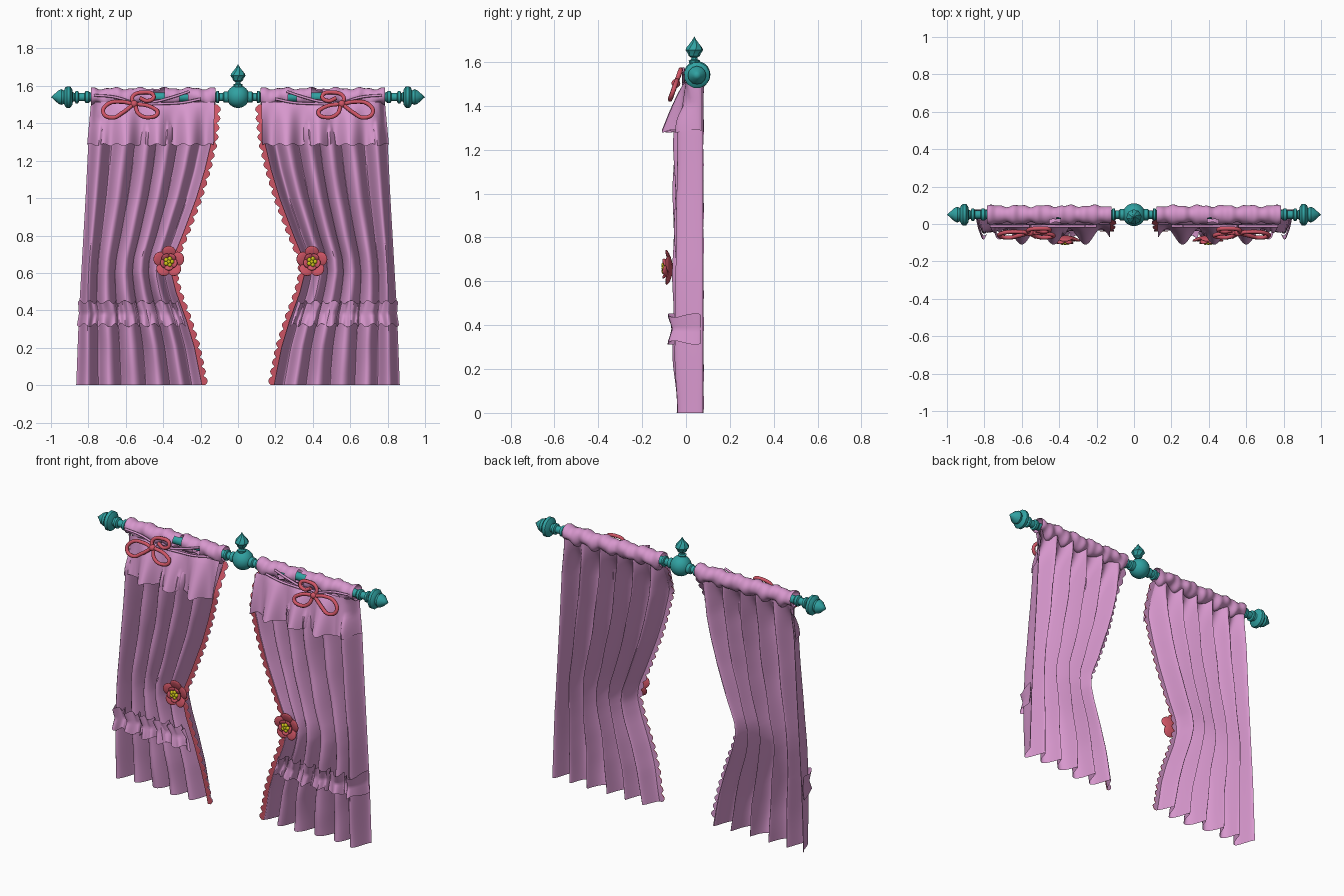
import bpy, bmesh
from math import sin, cos, pi, radians
from mathutils import Matrix, Vector

if "Cube" in bpy.data.objects:
    bpy.data.objects.remove(bpy.data.objects["Cube"])


def material(name, rgb):
    m = bpy.data.materials.new(name)
    m.use_nodes = True
    m.diffuse_color = (*rgb, 1)
    m.node_tree.nodes["Principled BSDF"].inputs["Base Color"].default_value = (*rgb, 1)
    return m


LILAC = material("lilac cloth", (0.68, 0.31, 0.61))
ROSE = material("rose red", (0.62, 0.09, 0.13))
TEAL = material("teal metal", (0.03, 0.36, 0.36))
YELLOW = material("yellow", (0.62, 0.55, 0.01))
ROD_Y, ROD_Z = 0.05, 1.54


def finish(name, bm, mat, angle=50):
    mesh = bpy.data.meshes.new(name)
    bmesh.ops.recalc_face_normals(bm, faces=bm.faces)
    bm.to_mesh(mesh)
    bm.free()
    mesh.materials.append(mat)
    ob = bpy.data.objects.new(name, mesh)
    bpy.context.collection.objects.link(ob)
    bpy.ops.object.select_all(action="DESELECT")
    ob.select_set(True)
    bpy.context.view_layer.objects.active = ob
    bpy.ops.object.shade_smooth_by_angle(angle=radians(angle))
    return ob


def sheet(name, nu, nv, fn, mat, skip=None, angle=50):
    """Surface fn(u, v) sampled on a grid; skip(centre) leaves holes."""
    bm = bmesh.new()
    rows = [[bm.verts.new(fn(i / nu, j / nv)) for i in range(nu + 1)] for j in range(nv + 1)]
    for a, b in zip(rows, rows[1:]):
        for i in range(nu):
            quad = (a[i], a[i + 1], b[i + 1], b[i])
            if not (skip and skip(sum((p.co for p in quad), Vector()) / 4)):
                bm.faces.new(quad)
    bmesh.ops.remove_doubles(bm, verts=bm.verts, dist=0.0002)
    return finish(name, bm, mat, angle)


def lathe(name, profile, place, mat, sides=20, twist=0, angle=35):
    """Turn (distance, radius) pairs round an axis; place maps to the world."""
    n = len(profile) - 1

    def fn(u, v):
        d, r = profile[round(v * n)]
        a = 2 * pi * u + twist * v
        return place(d, r * cos(a), r * sin(a))
    return sheet(name, sides, n, fn, mat, angle=angle)


def cord(name, points, radius, mat):
    cu = bpy.data.curves.new(name, "CURVE")
    cu.dimensions = "3D"
    cu.bevel_depth, cu.bevel_resolution, cu.resolution_u = radius, 2, 6
    sp = cu.splines.new("BEZIER")
    sp.bezier_points.add(len(points) - 1)
    for p, co in zip(sp.bezier_points, points):
        p.co = co
        p.handle_left_type = p.handle_right_type = "AUTO"
    cu.materials.append(mat)
    ob = bpy.data.objects.new(name, cu)
    bpy.context.collection.objects.link(ob)
    bpy.ops.object.select_all(action="DESELECT")
    ob.select_set(True)
    bpy.context.view_layer.objects.active = ob
    bpy.ops.object.convert(target="MESH")


def smooth(t):
    t = max(0, min(1, t))
    return t * t * (3 - 2 * t)


def along(table, z):
    for (z0, a), (z1, b) in zip(table, table[1:]):
        if z <= z1:
            return a + (b - a) * (z - z0) / (z1 - z0)
    return table[-1][1]


INNER = [(0, .185), (.2, .225), (.35, .27), (.5, .325), (.6, .35), (.68, .34), (.8, .29),
         (1, .215), (1.15, .17), (1.3, .135), (1.45, .12), (1.6, .12)]
OUTER = [(0, .865), (.4, .85), (.6, .838), (1, .815), (1.3, .8), (1.45, .785), (1.6, .78)]


def phase(u, z):
    return 2 * pi * 5.5 * u + 0.5 * sin(2.2 * z + 6 * u) * sin(pi * u)


def fold(u, z):
    """Depth of the hanging cloth; folds deepen below the rod."""
    k = smooth((1.55 - z) / 0.25)
    depth = (0.03 + 0.108 * k) * (0.9 + 0.1 * cos(9 * u + z)) - 0.015 * smooth((0.3 - z) / 0.3)
    return 0.078 - depth * (1 - cos(phase(u, z))) / 2 + 0.004 * sin(17 * z + 20 * u) * sin(pi * u)


def cloth_x(u, z):
    o, i = along(OUTER, z), along(INNER, z)
    return o + (i - o) * u + 0.013 * sin(phase(u, z)) * sin(pi * u)


for side, s in (("left", 1), ("right", -1)):
    # Hanging panel
    def panel(u, v):
        z = 1.53 * v
        return s * cloth_x(u, z), fold(u, z), z
    sheet(side + "_curtain", 110, 50, panel, LILAC)

    # Scalloped trim down the inner edge, rose in front and lilac behind
    for layer, dy, mat in (("trim", -0.003, ROSE), ("trim_lining", 0.003, LILAC)):
        def trim(u, v):
            z = 1.5 * v
            w = 0.01 + 0.018 * abs(sin(pi * z / 0.05))
            return s * (along(INNER, z) + 0.008 - (w + 0.008) * u), fold(1, z) + dy, z
        sheet(f"{side}_{layer}", 2, 180, trim, mat)

    # Gathered sleeve round the rod, with two openings
    def sleeve(u, v):
        a = 2 * pi * v
        r = 0.047 + 0.005 * sin(31 * u + 2 * sin(a)) + 0.003 * sin(67 * u)
        low = 0.012 * max(0, -sin(a)) * sin(38 * u)
        return s * (0.785 - 0.665 * u), ROD_Y + r * cos(a), ROD_Z + r * sin(a) + low

    def opening(c):
        x = abs(c.x)
        front = c.y < ROD_Y - 0.02
        return front and (0.27 < x < 0.315 and 1.515 < c.z < 1.55 or 0.39 < x < 0.45 and c.z > 1.53)
    sheet(side + "_sleeve", 90, 20, sleeve, LILAC, opening)

    # Flared valance wrapping the outer edge
    def valance(u, v):
        z = 1.515 - 0.23 * v + 0.006 * v * sin(60 * u)
        x = 0.785 + 0.022 * v - (0.66 + 0.017 * v) * u
        lobe = -0.068 + 0.042 * cos(2 * pi * (x - 0.43) / 0.17 + pi)
        lobe = 0.088 + (lobe - 0.088) * smooth(u / 0.16)
        start = 0.07 - 0.07 * smooth(u / 0.05)
        y = start + (min(lobe, fold(u, z) + 0.02) - start) * v ** 0.8
        return s * x, min(y, fold(u, z) - 0.008), z
    sheet(side + "_valance", 100, 12, valance, LILAC)

    # Ruffled band low on the panel, pinched along its middle
    def band(u, v):
        z = 0.32 + 0.125 * v
        flare = abs(2 * v - 1)
        wrap = smooth(u / 0.1)
        pucker = (0.004 + 0.006 * flare) * sin(95 * u + 2 * sin(13 * u)) * wrap
        y = min(fold(u, z) - 0.01, 0.085 - 0.125 * wrap + 0.02 * cos(phase(u, z)))
        x = cloth_x(u * 0.97, z) + 0.008 * (1 - u) * flare
        return s * x, y - 0.014 * flare * wrap + pucker, z + 0.009 * (2 * v - 1) * sin(70 * u)
    sheet(side + "_ruffle_band", 130, 10, band, LILAC)

    # Bow: wide loop, two curls, knot
    def bow_point(x, z):
        return s * x, -0.022 - (1.57 - z) * 0.36, z
    loops = {
        "loop": [(.555, 1.5), (.62, 1.515), (.7, 1.5), (.72, 1.455), (.67, 1.43), (.62, 1.455), (.56, 1.5)],
        "upper_curl": [(.555, 1.5), (.565, 1.54), (.51, 1.565), (.45, 1.545), (.48, 1.52), (.525, 1.535)],
        "lower_curl": [(.55, 1.5), (.53, 1.45), (.47, 1.432), (.43, 1.455), (.46, 1.485), (.55, 1.505)],
    }
    for part, pts in loops.items():
        cord(f"{side}_bow_{part}", [bow_point(*p) for p in pts], 0.011, ROSE)
    bm = bmesh.new()
    bmesh.ops.create_uvsphere(bm, u_segments=12, v_segments=8, radius=0.02,
                              matrix=Matrix.Translation(bow_point(.555, 1.503)))
    finish(side + "_bow_knot", bm, ROSE)

    # Lilac ties running along the sleeve
    for n, pts in enumerate(([(.55, 1.51), (.45, 1.515), (.35, 1.54), (.26, 1.57)],
                             [(.55, 1.5), (.4, 1.505), (.3, 1.51), (.2, 1.53)],
                             [(.56, 1.51), (.66, 1.54), (.77, 1.55)])):
        cord(f"{side}_tie_{n}", [(s * x, -0.012, z) for x, z in pts], 0.007, LILAC)

    # Flower: two rings of cupped petals and a yellow heart
    spot = Matrix.Translation((0.395 if s > 0 else -0.37, -0.078, 0.66))
    bm = bmesh.new()
    for count, reach, size, y, tilt in ((5, .047, .04, 0, 20), (5, .026, .026, -.012, 40)):
        for k in range(count):
            turn = Matrix.Rotation(2 * pi * (k + (size < .03) / 2) / count, 4, "Y")
            m = (spot @ turn @ Matrix.Translation((0, y, reach)) @ Matrix.Rotation(radians(tilt), 4, "X")
                 @ Matrix.Diagonal((size, .009, size, 1)))
            bmesh.ops.create_uvsphere(bm, u_segments=14, v_segments=8, radius=1, matrix=m)
    finish(side + "_flower_petals", bm, ROSE)
    bm = bmesh.new()
    for k in range(6):
        r = 0.017 if k else 0
        p = Vector((r * cos(k * 2 * pi / 5), -0.022, r * sin(k * 2 * pi / 5)))
        bmesh.ops.create_icosphere(bm, subdivisions=2, radius=0.012,
                                   matrix=spot @ Matrix.Translation(p))
    finish(side + "_flower_heart", bm, YELLOW)

    # Turned rod end and pointed finial
    def sideways(d, a, b):
        return s * d, ROD_Y + a, ROD_Z + b
    lathe(side + "_rod", [(.05, .03), (.075, .03), (.08, .022), (.1, .022), (.103, .032), (.115, .032),
                          (.12, .024), (.79, .024), (.8, .032), (.815, .032), (.82, .022), (.85, .022),
                          (.855, .033), (.868, .033), (.873, .022), (.885, .026)], sideways, TEAL)
    lathe(side + "_finial", [(.88, 0), (.885, .04), (.897, .058), (.915, .06), (.925, .05), (.93, .036),
                             (.945, .042), (.96, .036), (.98, .018), (1, 0)], sideways, TEAL, 12, 0.8)

# Centre ball and bud
bm = bmesh.new()
bmesh.ops.create_uvsphere(bm, u_segments=28, v_segments=16, radius=0.061,
                          matrix=Matrix.Translation((0, ROD_Y, ROD_Z + 0.003)))
finish("centre_ball", bm, TEAL)
lathe("centre_bud", [(1.59, .022), (1.607, .026), (1.612, .016), (1.62, .014), (1.628, .026), (1.64, .03),
                     (1.655, .041), (1.668, .036), (1.685, .022), (1.7, .01), (1.717, 0)],
      lambda d, a, b: (a, ROD_Y - 0.012 + b, d), TEAL, 8, 1.5)
